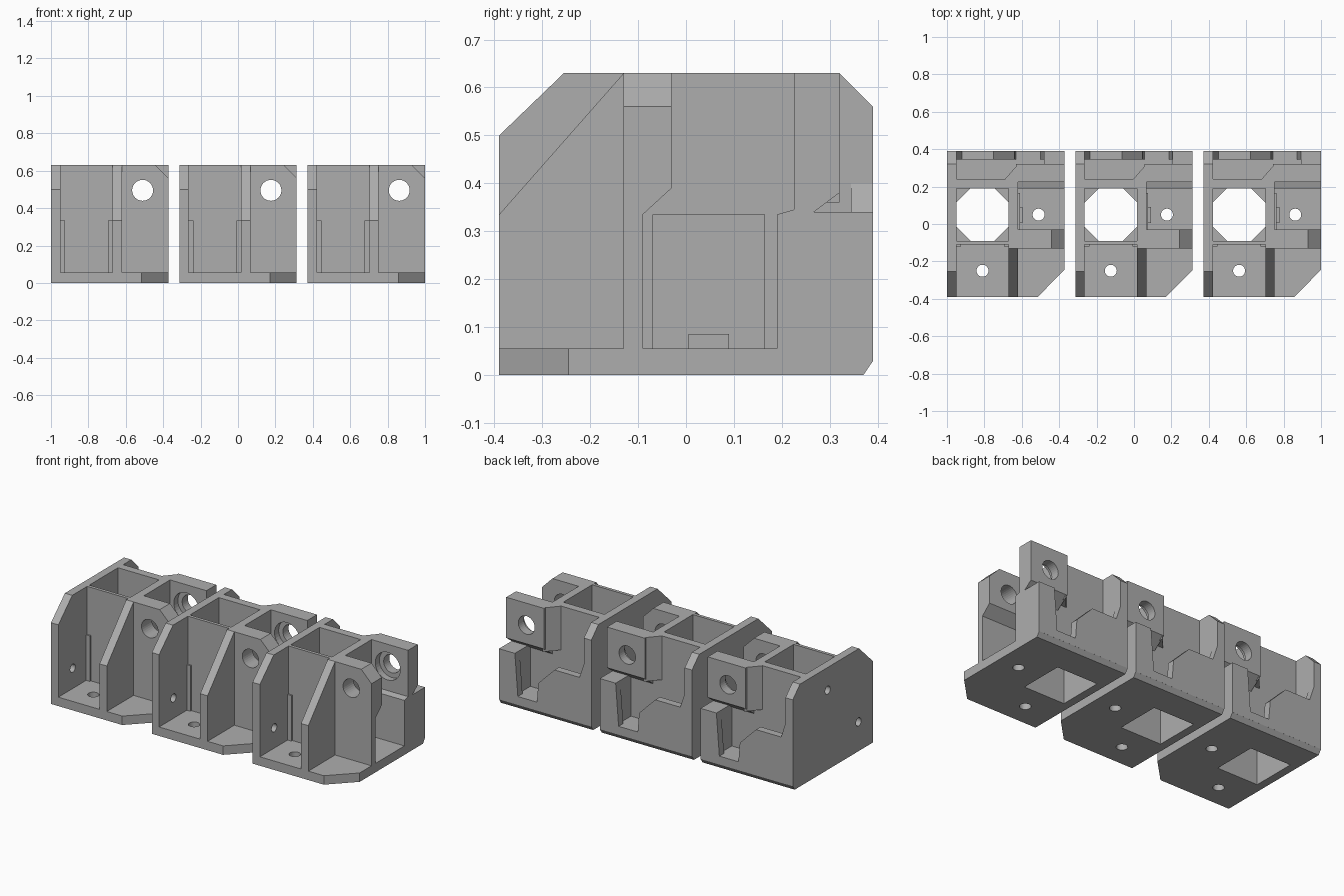
import bpy, bmesh, math
from mathutils import Matrix, Vector

cube = bpy.data.objects.get("Cube")
if cube:
    bpy.data.objects.remove(cube)

grey = bpy.data.materials.new("mid grey plastic")
grey.use_nodes = True
COLOUR = (0.42, 0.42, 0.42, 1)
grey.diffuse_color = COLOUR
grey.node_tree.nodes["Principled BSDF"].inputs["Base Color"].default_value = COLOUR

# Corner order for a profile extruded along each axis
PLACE = {"x": lambda a, b, t: (t, a, b),
         "y": lambda a, b, t: (a, t, b),
         "z": lambda a, b, t: (a, b, t)}


def finish(name, bm, x0, helper=False):
    bmesh.ops.recalc_face_normals(bm, faces=bm.faces)
    mesh = bpy.data.meshes.new(name)
    bm.to_mesh(mesh)
    bm.free()
    mesh.materials.append(grey)
    ob = bpy.data.objects.new(name, mesh)
    ob.location.x = x0
    bpy.context.collection.objects.link(ob)
    if helper:
        ob.hide_render = True
        ob.hide_set(True)
        ob.display_type = "WIRE"
    return ob


def prism(name, x0, axis, profile, lo, hi, helper=False):
    bm = bmesh.new()
    verts = [bm.verts.new(PLACE[axis](a, b, lo)) for a, b in profile]
    face = bm.faces.new(verts)
    out = bmesh.ops.extrude_face_region(bm, geom=[face])
    shift = Vector(PLACE[axis](0, 0, hi - lo))
    moved = [g for g in out["geom"] if isinstance(g, bmesh.types.BMVert)]
    bmesh.ops.translate(bm, verts=moved, vec=shift)
    return finish(name, bm, x0, helper)


def box(name, x0, x, y, z, helper=False):
    rect = [(x[0], y[0]), (x[1], y[0]), (x[1], y[1]), (x[0], y[1])]
    return prism(name, x0, "z", rect, z[0], z[1], helper)


def drill(x0, axis, a, b, lo, hi, r):
    ring = [(a + r * math.cos(i * math.tau / 32), b + r * math.sin(i * math.tau / 32))
            for i in range(32)]
    return prism("drill_cutter", x0, axis, ring, lo, hi, True)


def cut(ob, *cutters):
    for c in cutters:
        mod = ob.modifiers.new("cut", "BOOLEAN")
        mod.operation = "DIFFERENCE"
        mod.solver = "EXACT"
        mod.object = c


W, T, H = 0.628, 0.055, 0.63      # unit width, floor thickness, height
PX, PY = (0.05, 0.33), (-0.09, 0.19)   # square socket


def bracket(x0):
    # Floor with a clipped front corner, screw holes and the square socket
    floor = prism("floor", x0, "z",
                  [(0, -.39), (.485, -.39), (W, -.245), (W, .39), (0, .39)], 0, T)
    back_chamfer = prism("chamfer_cutter", x0, "x",
                         [(.375, -.01), (.37, -.001), (.391, .03), (.42, .03), (.42, -.01)],
                         -.1, .8, True)
    cut(floor, box("socket_cutter", x0, PX, PY, (-.1, .2), True),
        drill(x0, "z", .19, -.25, -.1, .2, .032),
        drill(x0, "z", .49, .05, -.1, .2, .032), back_chamfer)

    # Tall outer side wall with two screw holes
    side = prism("side_wall", x0, "x",
                 [(-.39, 0), (-.39, .5), (-.255, H), (.32, H), (.39, .56), (.39, 0)], 0, PX[0])
    cut(side, drill(x0, "x", -.25, .18, -.1, .2, .025),
        drill(x0, "x", .05, .49, -.1, .2, .025), back_chamfer)

    # Middle wall with sloping front rib
    prism("divider_wall", x0, "x",
          [(-.39, .01), (-.39, .335), (-.13, H), (.24, H), (.24, .01)], PX[1], .38)
    box("divider_panel", x0, (.38, .39), (-.07, .165), (.05, .335))
    box("floor_nub", x0, (.38, .405), (.005, .09), (.05, .085))

    # Socket front and back walls
    box("socket_front_wall", x0, (.04, .34), (-.11, PY[0]), (.01, H))
    box("socket_back_wall", x0, (.04, .34), (PY[1], .24), (.01, H))
    for x in ((.05, .075), (.305, .33)):
        box("socket_front_rib", x0, x, (-.12, -.1), (.05, .335))

    # Corner stops inside the socket
    for cx, sx in ((PX[0], 1), (PX[1], -1)):
        for cy, sy in ((PY[0], 1), (PY[1], -1)):
            prism("corner_stop", x0, "z",
                  [(cx, cy), (cx + .075 * sx, cy), (cx, cy + .075 * sy)], .26, .335)

    # Front screw wall with thick head and clipped outer corner
    front = prism("front_screw_wall", x0, "x",
                  [(-.13, .01), (-.13, H), (-.03, H), (-.03, .39), (-.09, .335), (-.09, .01)],
                  .37, W)
    corner = prism("corner_cutter", x0, "y",
                   [(W - .07, H), (W, H - .07), (W + .1, H - .07), (W + .1, H + .1),
                    (W - .07, H + .1)], -.2, .05, True)
    cut(front, drill(x0, "y", .49, .495, -.2, .05, .056), corner)

    # Rear screw block overhanging the slot, counterbored from inside
    rear = prism("rear_screw_block", x0, "x",
                 [(.19, .01), (.19, .335), (.225, .345), (.225, H), (.32, H),
                  (.32, .38), (.24, .32), (.24, .01)], .37, W)
    cut(rear, drill(x0, "y", .49, .495, .1, .5, .056),
        drill(x0, "y", .49, .495, .1, .265, .085))
    prism("rear_block_taper", x0, "z",
          [(.31, .23), (.31, .24), (.38, .32), (.38, .23)], .36, H)

    # Slot floor and notched rear plate
    box("slot_floor", x0, (.04, W), (.23, .36), (.03, .08))
    prism("rear_plate", x0, "y",
          [(.04, .028), (W, .028), (W, .34), (.52, .34), (.5, .08), (.37, .08), (.36, .2),
           (.25, .31), (.08, .31), (.05, .4), (.04, .4)], .345, .39)
    box("rear_post", x0, (.52, W), (.23, .35), (.03, .34))


# Three identical brackets in a row
for i in range(3):
    bracket(-1 + i * (2 - W) / 2)
